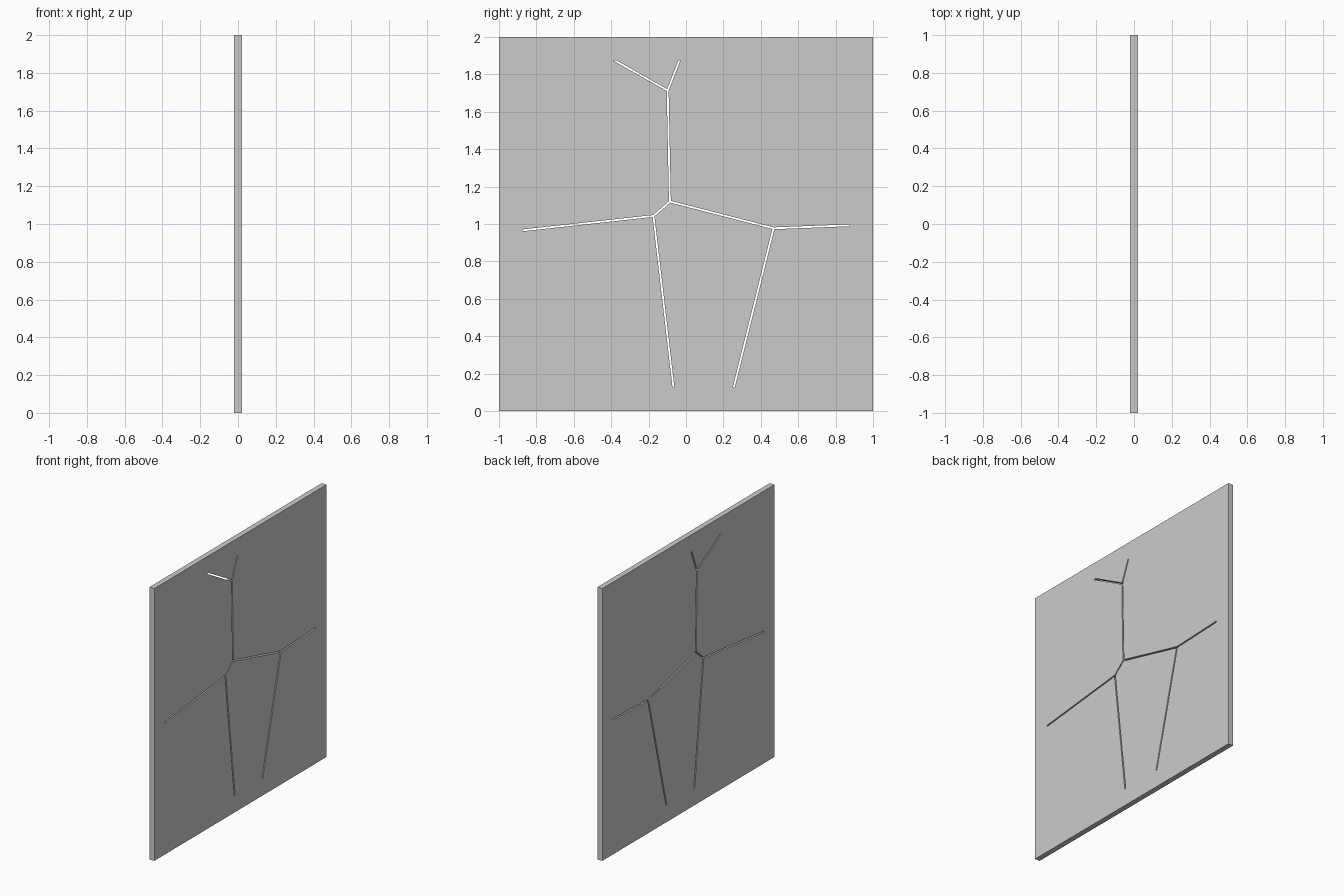
import bpy, bmesh, math
from mathutils import Vector

if "Cube" in bpy.data.objects:
    bpy.data.objects.remove(bpy.data.objects["Cube"])

THICK, HALF_GAP = 0.04, 0.005

# Crack network in the (y, z) plane: junctions and their links
nodes = [Vector(p) for p in [
    (-0.382, 1.875), (-0.035, 1.875), (-0.098, 1.714), (-0.086, 1.12),
    (-0.174, 1.043), (-0.875, 0.966), (-0.067, 0.125), (0.468, 0.977),
    (0.875, 0.993), (0.255, 0.125)]]
links = [(0, 2), (1, 2), (2, 3), (3, 4), (4, 5), (4, 6), (3, 7), (7, 8), (7, 9)]


def neighbours(i):
    """Linked nodes, sorted counter-clockwise."""
    near = [b if a == i else a for a, b in links if i in (a, b)]
    return sorted(near, key=lambda j: math.atan2(*(nodes[j] - nodes[i]).yx))


def corners(prev, i, nxt):
    """Outline points when walking prev -> i -> nxt with the crack on the left."""
    p = nodes[i]
    d1 = (p - nodes[prev]).normalized()
    n1 = Vector((d1.y, -d1.x))
    if prev == nxt:  # crack end, cut parallel to the panel border
        on_side = abs(p.x) > 0.87
        along = Vector((0, 1)) if on_side else Vector((1, 0))
        off = along * (HALF_GAP / along.dot(n1))
        return [p + off, p - off]
    d2 = (nodes[nxt] - p).normalized()
    n2 = Vector((d2.y, -d2.x))
    return [p + (n1 + n2) * (HALF_GAP / (1 + n1.dot(n2)))]


# Walk all the way round the network to get a single slot outline
outline, prev, cur = [], 0, 2
while True:
    ring = neighbours(cur)
    nxt = ring[(ring.index(prev) + 1) % len(ring)]
    outline += corners(prev, cur, nxt)
    prev, cur = cur, nxt
    if (prev, cur) == (0, 2):
        break


def prism(name, points, depth):
    """Extrude a (y, z) outline along x, centred on x = 0."""
    bm = bmesh.new()
    face = bm.faces.new([bm.verts.new((-depth / 2, y, z)) for y, z in points])
    ext = bmesh.ops.extrude_face_region(bm, geom=[face])
    moved = [v for v in ext["geom"] if isinstance(v, bmesh.types.BMVert)]
    bmesh.ops.translate(bm, verts=moved, vec=(depth, 0, 0))
    bmesh.ops.recalc_face_normals(bm, faces=bm.faces)
    mesh = bpy.data.meshes.new(name)
    bm.to_mesh(mesh)
    bm.free()
    obj = bpy.data.objects.new(name, mesh)
    bpy.context.collection.objects.link(obj)
    return obj


# Square panel with the cracks cut right through
panel = prism("cracked_panel", [(-1, 0), (1, 0), (1, 2), (-1, 2)], THICK)
cutter = prism("crack_cutter", outline, THICK * 3)
cutter.hide_render = True
cutter.hide_set(True)
cut = panel.modifiers.new("cracks", 'BOOLEAN')
cut.operation = 'DIFFERENCE'
cut.solver = 'EXACT'
cut.object = cutter
